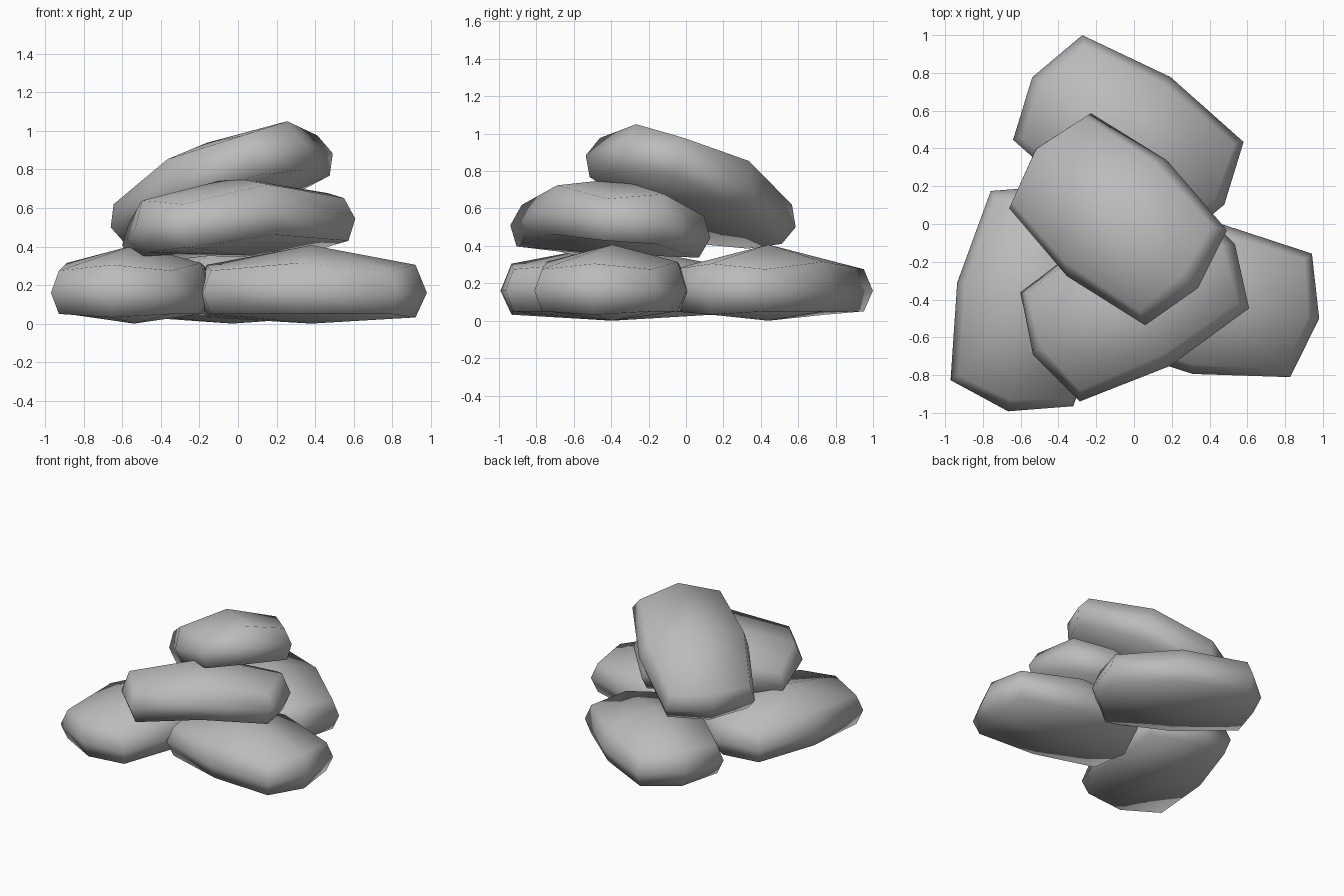
import bpy, bmesh
from math import radians
from mathutils import Euler

cube = bpy.data.objects.get("Cube")
if cube:
    bpy.data.objects.remove(cube, do_unlink=True)

stone = bpy.data.materials.new("stone_grey")
stone.use_nodes = True
COLOUR = (0.5, 0.5, 0.5, 1)
stone.diffuse_color = COLOUR
stone.node_tree.nodes["Principled BSDF"].inputs["Base Color"].default_value = COLOUR

# Boulder shape by (on a side, on an end):
# half width, half length, rim inset in x and y, top height, bottom height
SHAPE = {
    (1, 1): (0.332, 0.512, 0.035, 0.035, 0.115, -0.11),
    (1, 0): (0.405, 0, 0.05, 0, 0.155, -0.11),
    (0, 1): (0, 0.61, 0, 0.06, 0.145, -0.128),
    (0, 0): (0, 0, 0, 0, 0.247, -0.16),
}


def boulder(name, centre, heading, pitch=0, roll=0, droop=0):
    """A rounded slab whose long axis points along the heading."""
    bm = bmesh.new()
    bmesh.ops.create_cube(bm, size=2)
    bmesh.ops.subdivide_edges(bm, edges=bm.edges[:], cuts=1, use_grid_fill=True)
    for v in bm.verts:
        i, j, k = (round(c) for c in v.co)
        x, y, inset_x, inset_y, top, bottom = SHAPE[abs(i), abs(j)]
        v.co.x = i * (x - inset_x * abs(k))
        v.co.y = j * (y - inset_y * abs(k))
        v.co.z = (bottom, 0, top)[k + 1] - droop * abs(i * j)
    bmesh.ops.recalc_face_normals(bm, faces=bm.faces[:])
    mesh = bpy.data.meshes.new(name)
    bm.to_mesh(mesh)
    bm.free()
    mesh.materials.append(stone)
    mesh.shade_smooth()
    obj = bpy.data.objects.new(name, mesh)
    obj.location = centre
    obj.rotation_euler = Euler((radians(pitch), radians(roll), radians(heading - 90)))
    bpy.context.collection.objects.link(obj)


# Three boulders lie flat on the ground
boulder("ground_boulder_right", (-0.54, -0.395, 0.16), 258)
boulder("ground_boulder_left", (0.38, -0.395, 0.16), -10)
boulder("ground_boulder_back", (-0.03, 0.44, 0.16), -33.5)

# Two more are stacked on them, tipped over
boulder("middle_boulder", (0, -0.4, 0.515), 28.5, pitch=2, roll=-9, droop=0.04)
boulder("top_boulder", (-0.09, 0.03, 0.71), -40.7, pitch=22, droop=0.02)
